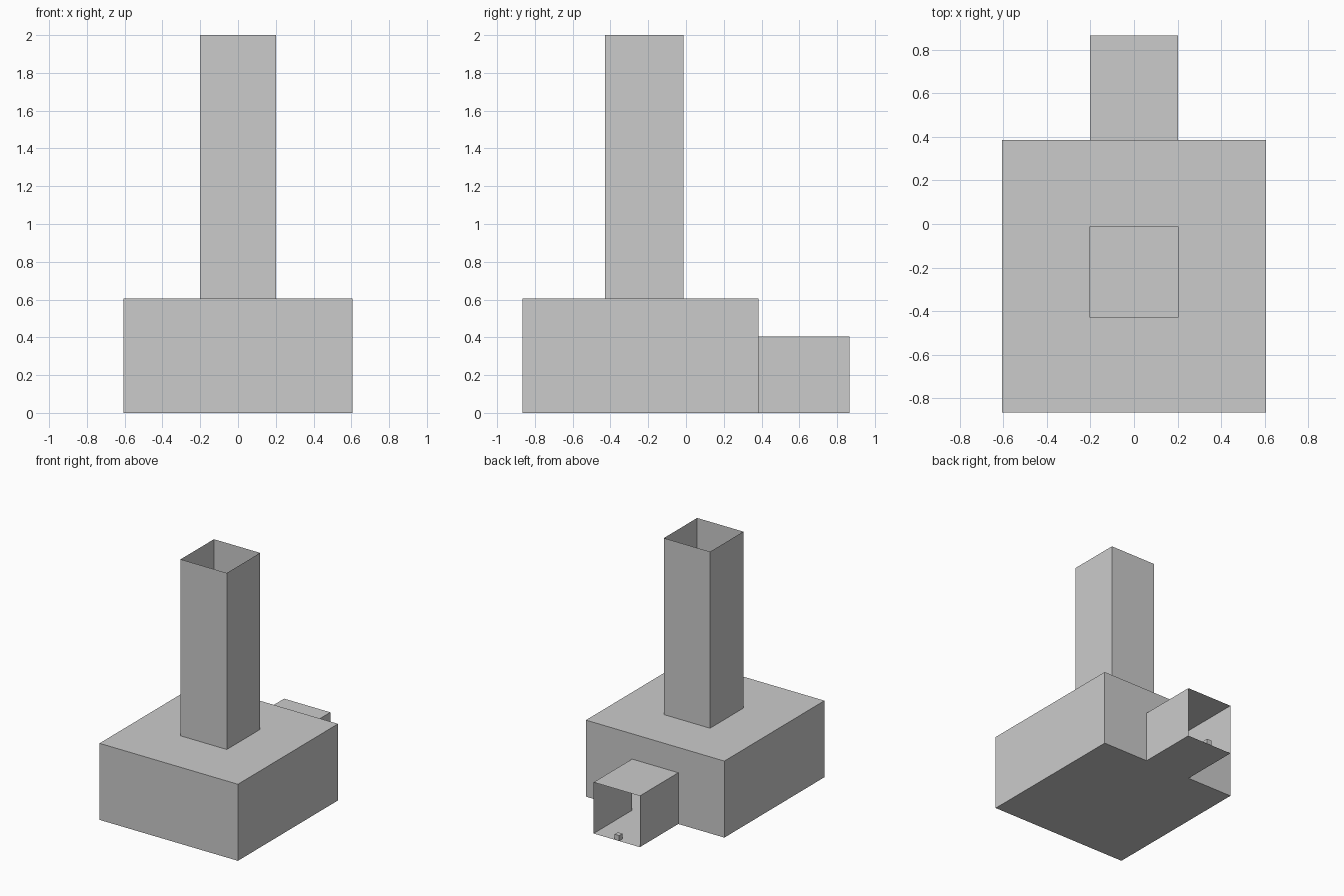
import bpy, bmesh

if "Cube" in bpy.data.objects:
    bpy.data.objects.remove(bpy.data.objects["Cube"])

# Key dimensions: (x0, x1, y0, y1, z0, z1)
BODY = (-0.605, 0.605, -0.865, 0.385, 0.0, 0.605)
CHIMNEY = (-0.202, 0.202, -0.428, -0.012, 0.605, 2.0)
TUNNEL = (-0.202, 0.202, 0.385, 0.865, 0.0, 0.405)
SPARK = (-0.02, 0.02, 0.823, 0.863, 0.0, 0.042)


def panel(bm, us, vs, place, skip=None):
    """Flat sheet of grid cells, optionally leaving one cell open."""
    for i in range(len(us) - 1):
        for j in range(len(vs) - 1):
            if (i, j) != skip:
                bm.faces.new([bm.verts.new(place(u, v)) for u, v in (
                    (us[i], vs[j]), (us[i + 1], vs[j]),
                    (us[i + 1], vs[j + 1]), (us[i], vs[j + 1]))])


def box_shell(name, dims, sides, holes={}):
    """Thin-walled box made of the listed sides; a hole is (us, vs, open cell)."""
    x0, x1, y0, y1, z0, z1 = dims
    xs, ys, zs = (x0, x1), (y0, y1), (z0, z1)
    layout = {
        "left": (ys, zs, lambda u, v: (x0, u, v)),
        "right": (ys, zs, lambda u, v: (x1, u, v)),
        "front": (xs, zs, lambda u, v: (u, y0, v)),
        "back": (xs, zs, lambda u, v: (u, y1, v)),
        "bottom": (xs, ys, lambda u, v: (u, v, z0)),
        "top": (xs, ys, lambda u, v: (u, v, z1)),
    }
    bm = bmesh.new()
    for side in sides.split():
        us, vs, place = layout[side]
        skip = None
        if side in holes:
            us, vs, skip = holes[side]
        panel(bm, us, vs, place, skip)
    bmesh.ops.remove_doubles(bm, verts=bm.verts, dist=1e-5)
    bmesh.ops.recalc_face_normals(bm, faces=bm.faces)
    # Merge coplanar cells where possible while preserving the openings
    centre = ((x0 + x1) / 2, (y0 + y1) / 2, (z0 + z1) / 2)
    for f in bm.faces:
        f.normal_update()
        if sum(n * (c - m) for n, c, m in
               zip(f.normal, f.calc_center_median(), centre)) < 0:
            f.normal_flip()
    mesh = bpy.data.meshes.new(name)
    bm.to_mesh(mesh)
    bm.free()
    obj = bpy.data.objects.new(name, mesh)
    bpy.context.collection.objects.link(obj)
    return obj


# Main chamber, open under the chimney and into the tunnel
bx0, bx1, by0, by1, bz0, bz1 = BODY
box_shell("chamber", BODY, "left right front back bottom top", {
    "top": ((bx0, CHIMNEY[0], CHIMNEY[1], bx1),
            (by0, CHIMNEY[2], CHIMNEY[3], by1), (1, 1)),
    "back": ((bx0, TUNNEL[0], TUNNEL[1], bx1),
             (bz0, TUNNEL[5], bz1), (1, 0)),
})

# Chimney shaft, open at both ends
box_shell("chimney_shaft", CHIMNEY, "left right front back")

# Entrance tunnel, open at both ends
box_shell("entrance_tunnel", TUNNEL, "left right bottom top")

# Small block on the tunnel floor at the entrance
box_shell("threshold_block", SPARK, "left right front back bottom top")
